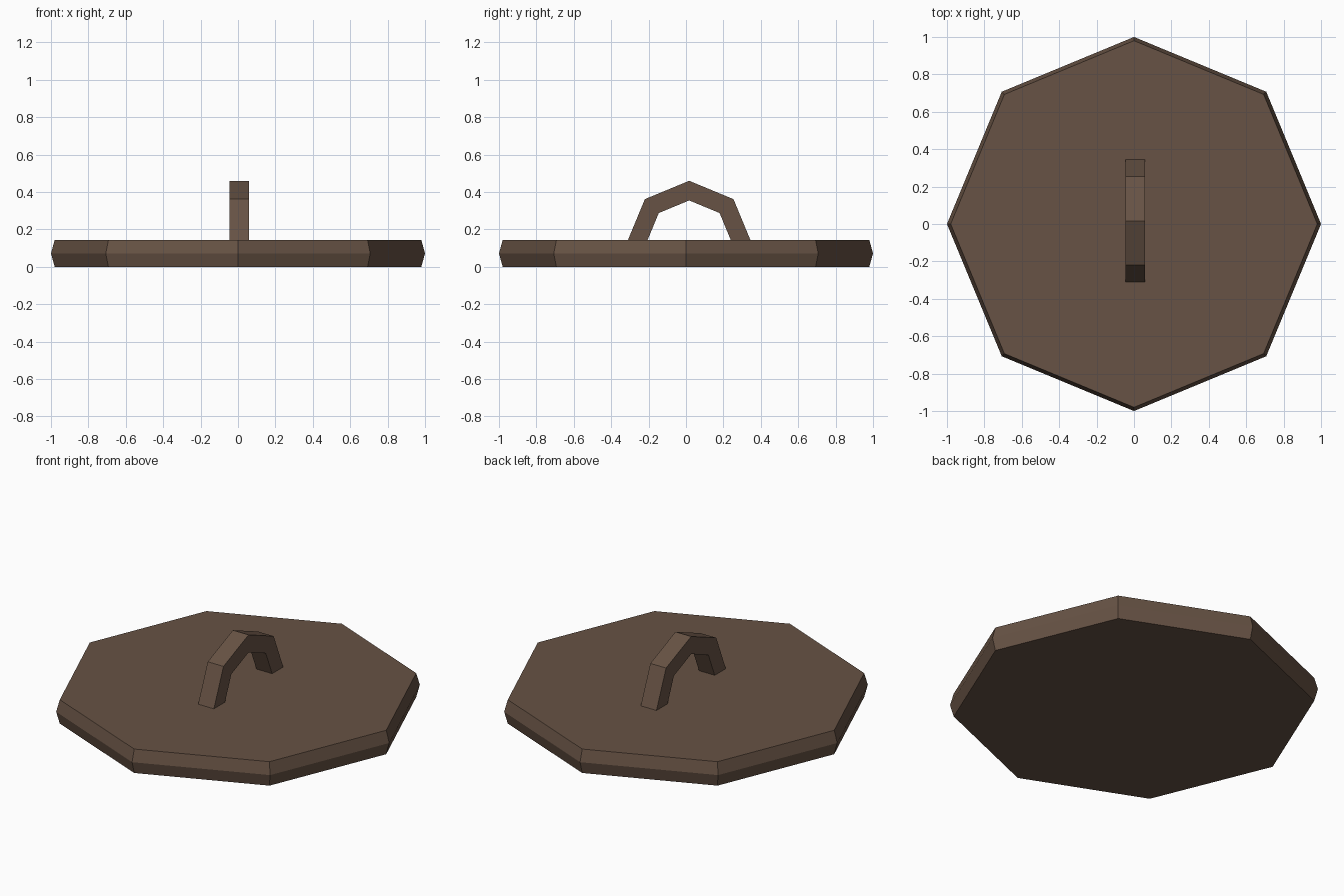
import bpy, bmesh, math

if "Cube" in bpy.data.objects:
    bpy.data.objects.remove(bpy.data.objects["Cube"])

wood = bpy.data.materials.new("dark_brown_wood")
wood.diffuse_color = (0.135, 0.085, 0.058, 1)
wood.use_nodes = True
wood.node_tree.nodes["Principled BSDF"].inputs["Base Color"].default_value = wood.diffuse_color


def finish(name, bm):
    bmesh.ops.recalc_face_normals(bm, faces=bm.faces)
    mesh = bpy.data.meshes.new(name)
    bm.to_mesh(mesh)
    bm.free()
    mesh.materials.append(wood)
    obj = bpy.data.objects.new(name, mesh)
    bpy.context.collection.objects.link(obj)
    return obj


def bridge(bm, a, b):
    n = len(a)
    for i in range(n):
        j = (i + 1) % n
        bm.faces.new((a[i], a[j], b[j], b[i]))


# Lid: octagonal disc whose rim swells slightly at mid height
bm = bmesh.new()
rings = [[bm.verts.new((r * math.cos(i * math.pi / 4), r * math.sin(i * math.pi / 4), z))
          for i in range(8)] for r, z in ((0.98, 0), (1.0, 0.072), (0.98, 0.143))]
for low, high in zip(rings, rings[1:]):
    bridge(bm, low, high)
bm.faces.new(rings[0])
bm.faces.new(rings[-1])
finish("lid_disc", bm)

# Handle: half-octagon arch of square section, feet sunk into the lid
CY, CZ, OUTER, INNER = 0.017, 0.125, 0.335, 0.23
X0, X1 = -0.046, 0.058
bm = bmesh.new()
sections = []
for i in range(5):
    c, s = math.cos(i * math.pi / 4), math.sin(i * math.pi / 4)
    sections.append([bm.verts.new((x, CY + r * c, CZ + r * s))
                     for x, r in ((X0, OUTER), (X1, OUTER), (X1, INNER), (X0, INNER))])
for a, b in zip(sections, sections[1:]):
    bridge(bm, a, b)
bm.faces.new(sections[0])
bm.faces.new(sections[-1])
finish("arched_handle", bm)
